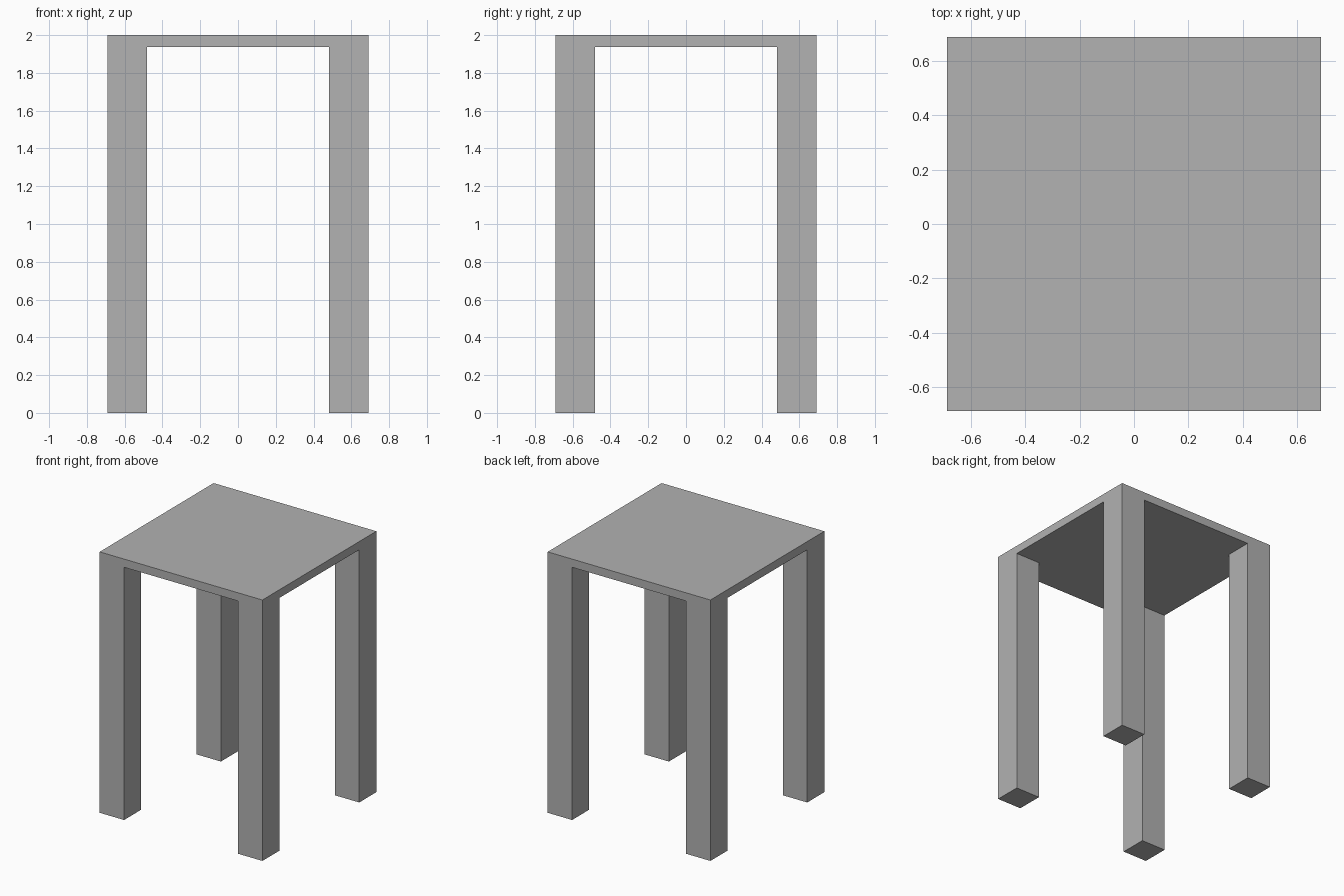
import bpy
import bmesh

if "Cube" in bpy.data.objects:
    bpy.data.objects.remove(bpy.data.objects["Cube"], do_unlink=True)

HALF = 0.69         # half the width of the top
INNER = 0.483       # inner edge of the legs
UNDERSIDE = 1.937   # underside of the top
HEIGHT = 2.0

grey = bpy.data.materials.new("plain_grey")
grey.use_nodes = True
colour = (0.445, 0.445, 0.445, 1.0)
grey.diffuse_color = colour
grey.node_tree.nodes["Principled BSDF"].inputs["Base Color"].default_value = colour

bm = bmesh.new()

# Underside: a three by three grid whose corner cells carry the legs
steps = (-HALF, -INNER, INNER, HALF)
grid = [[bm.verts.new((x, y, UNDERSIDE)) for x in steps] for y in steps]
cells = {}
for j in range(3):
    for i in range(3):
        cells[i, j] = bm.faces.new((grid[j][i], grid[j + 1][i],
                                    grid[j + 1][i + 1], grid[j][i + 1]))

# Slab: raise a copy of the grid to make the top
slab = bmesh.ops.extrude_face_region(bm, geom=list(cells.values()),
                                     use_keep_orig=True)
raised = [g for g in slab["geom"] if isinstance(g, bmesh.types.BMVert)]
bmesh.ops.translate(bm, verts=raised, vec=(0, 0, HEIGHT - UNDERSIDE))

# Legs: pull the corner cells down to the floor
corners = [cells[i, j] for i in (0, 2) for j in (0, 2)]
for face in bmesh.ops.extrude_discrete_faces(bm, faces=corners)["faces"]:
    for vert in face.verts:
        vert.co.z = 0

# Merge flat neighbours so every side is one clean face
bmesh.ops.recalc_face_normals(bm, faces=bm.faces)
bmesh.ops.dissolve_limit(bm, angle_limit=0.01, verts=bm.verts, edges=bm.edges)

mesh = bpy.data.meshes.new("table")
bm.to_mesh(mesh)
bm.free()
mesh.materials.append(grey)
table = bpy.data.objects.new("table", mesh)
bpy.context.collection.objects.link(table)
